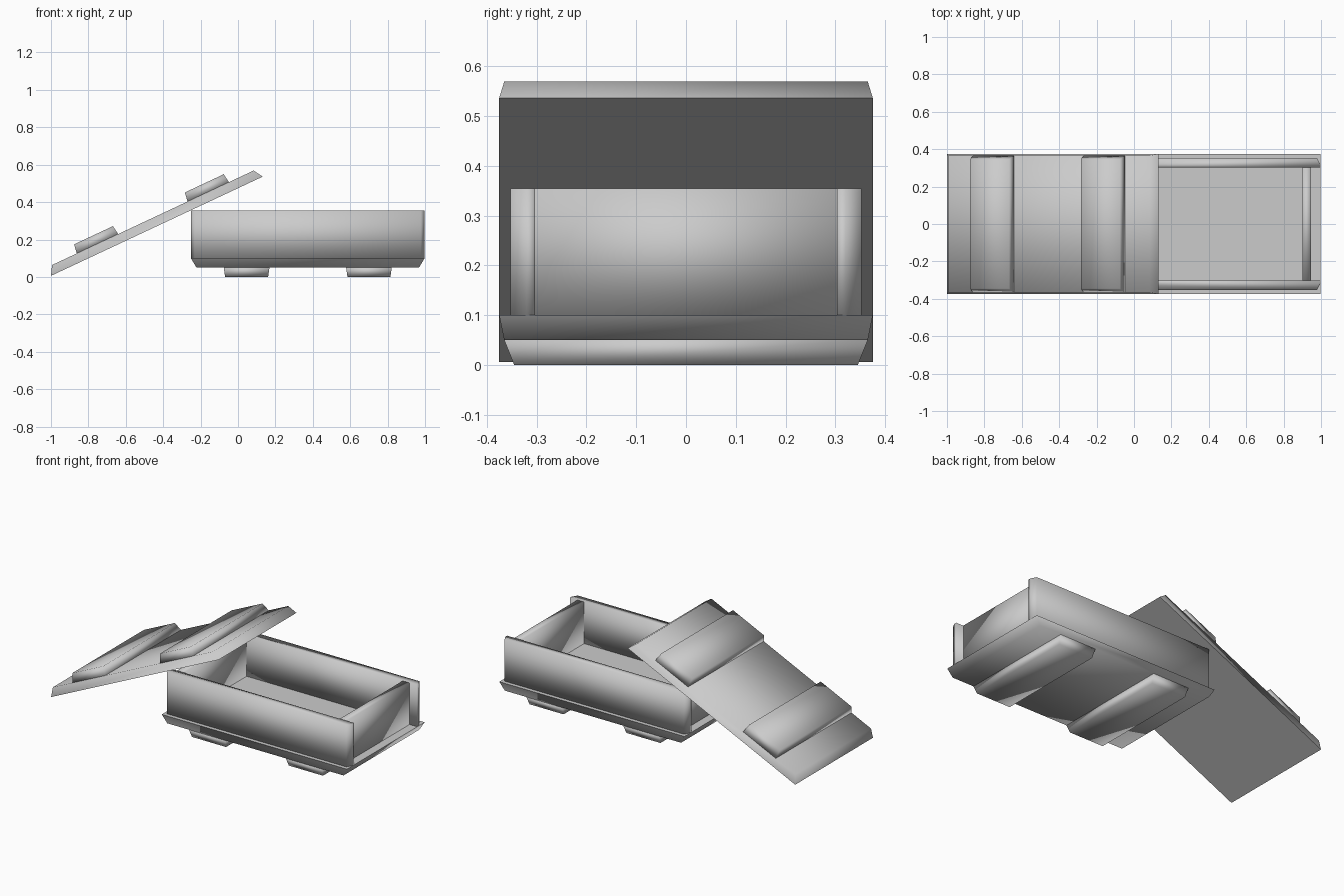
import bpy, bmesh, math

if "Cube" in bpy.data.objects:
    bpy.data.objects.remove(bpy.data.objects["Cube"])


def prism(name, bottom, top, z0, z1, flat_bottom=False):
    """Closed solid between two outlines with the same number of points."""
    bm = bmesh.new()
    lo = [bm.verts.new((x, y, z0)) for x, y in bottom]
    hi = [bm.verts.new((x, y, z1)) for x, y in top]
    base = bm.faces.new(lo[::-1])
    bm.faces.new(hi)
    n = len(lo)
    for i in range(n):
        j = (i + 1) % n
        bm.faces.new((lo[i], lo[j], hi[j], hi[i]))
    bmesh.ops.recalc_face_normals(bm, faces=bm.faces[:])
    for f in bm.faces:
        f.smooth = not (flat_bottom and f == base)
    mesh = bpy.data.meshes.new(name)
    bm.to_mesh(mesh)
    bm.free()
    obj = bpy.data.objects.new(name, mesh)
    bpy.context.collection.objects.link(obj)
    return obj


def rect(cx, hx, hy):
    return [(cx - hx, -hy), (cx + hx, -hy), (cx + hx, hy), (cx - hx, hy)]


def panel(name, location, rotation):
    """Bevelled board with two cross battens on its narrow face."""
    parts = [prism(name + "_board", rect(0, .625, .375), rect(0, .595, .365),
                   0, .05, flat_bottom=True)]
    for side, s in (("left", -1), ("right", 1)):
        parts.append(prism(f"{name}_{side}_batten", rect(s * .327, .122, .365),
                           rect(s * .327, .115, .345), .05, .1))
    for p in parts:
        p.location = location
        p.rotation_euler = rotation


# Crate floor with battens as feet, and the leaning lid
panel("base", (.373, 0, .1), (math.pi, 0, 0))
panel("lid", (-.434, 0, .271), (0, math.radians(-25.1), 0))

# Long side walls with chamfered outer ends
for side, s in (("front", -1), ("back", 1)):
    outline = [(-.25, s * .303), (.996, s * .303), (.996, s * .32),
               (.978, s * .352), (-.232, s * .352), (-.25, s * .32)]
    prism(side + "_wall", outline, outline, .1, .354)

# End walls set in from the ends
for side, x in (("left", -.177), ("right", .923)):
    r = rect(x, .023, .303)
    prism(side + "_wall", r, r, .1, .354)
